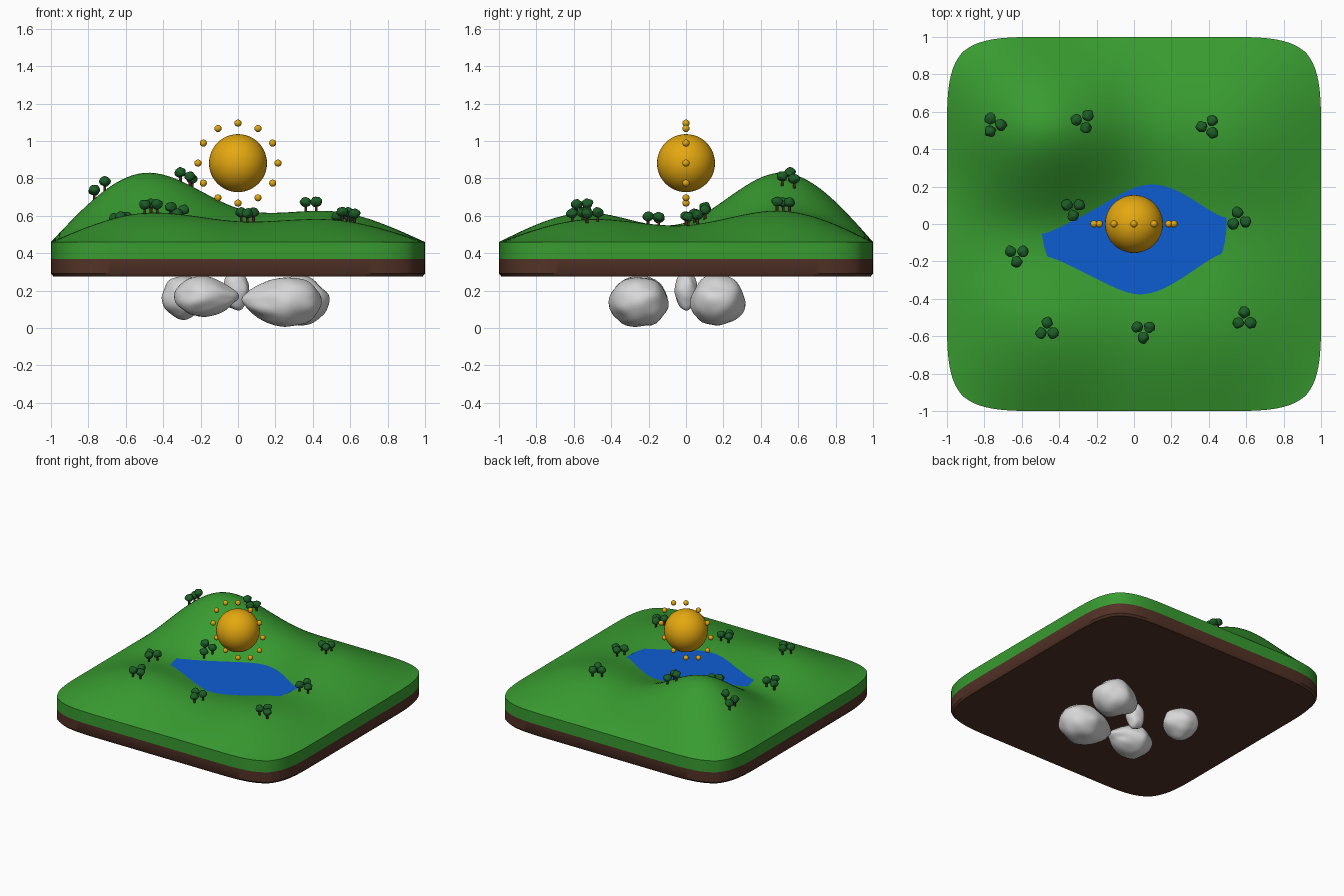
import bpy, bmesh, math
from mathutils import Vector, Matrix, noise
from mathutils.bvhtree import BVHTree

if "Cube" in bpy.data.objects:
    bpy.data.objects.remove(bpy.data.objects["Cube"], do_unlink=True)


def material(name, rgb):
    m = bpy.data.materials.new(name)
    m.use_nodes = True
    m.diffuse_color = (*rgb, 1)
    m.node_tree.nodes["Principled BSDF"].inputs["Base Color"].default_value = (*rgb, 1)
    return m


grass = material("grass green", (0.04, 0.33, 0.03))
earth = material("earth brown", (0.085, 0.032, 0.02))
water = material("water blue", (0.004, 0.11, 0.65))
gold = material("sun gold", (0.78, 0.39, 0.005))
leaf = material("leaf green", (0.012, 0.11, 0.02))
bark = material("bark brown", (0.06, 0.02, 0.012))
stone = material("stone grey", (0.68, 0.68, 0.68))


def finish(name, bm, mats, smooth=True):
    mesh = bpy.data.meshes.new(name)
    bm.to_mesh(mesh)
    bm.free()
    for m in mats:
        mesh.materials.append(m)
    obj = bpy.data.objects.new(name, mesh)
    bpy.context.collection.objects.link(obj)
    if smooth:
        bpy.ops.object.select_all(action="DESELECT")
        obj.select_set(True)
        bpy.context.view_layer.objects.active = obj
        bpy.ops.object.shade_smooth_by_angle(angle=math.radians(40))
    return obj


# Island: coarse height cage, smoothed, then its rim pulled down to a slab
RIM, SOIL, BASE = 0.46, 0.37, 0.277
wanted = Matrix(((0.155, 0.11, 0.12),      # rows run front to back
                 (0.105, 0.042, 0.09),     # columns run left to right
                 (0.37, 0.18, 0.165)))
spline = Matrix(((4, 1, 0), (1, 4, 1), (0, 1, 4))) * (1 / 6)
cage = spline.inverted() @ wanted @ spline.inverted()

bm = bmesh.new()
bmesh.ops.create_grid(bm, x_segments=4, y_segments=4, size=1)
for v in bm.verts:
    col, row = round(v.co.x * 2) + 1, round(v.co.y * 2) + 1
    inside = 0 <= col <= 2 and 0 <= row <= 2
    v.co.z = RIM + (cage[row][col] if inside else 0)
hills = finish("hill_cage", bm, [grass], smooth=False)
sub = hills.modifiers.new("smooth hills", "SUBSURF")
sub.levels = sub.render_levels = 4
bpy.context.view_layer.update()
smoothed = hills.evaluated_get(bpy.context.evaluated_depsgraph_get())
bm = bmesh.new()
bm.from_mesh(smoothed.to_mesh())
smoothed.to_mesh_clear()
bpy.data.objects.remove(hills, do_unlink=True)
ground = BVHTree.FromBMesh(bm)

edges = [e for e in bm.edges if e.is_boundary]
for z, scale in ((SOIL, 1), (BASE + 0.015, 1), (BASE, 0.988)):
    new = bmesh.ops.extrude_edge_only(bm, edges=edges)["geom"]
    edges = [g for g in new if isinstance(g, bmesh.types.BMEdge) and g.is_boundary]
    for g in new:
        if isinstance(g, bmesh.types.BMVert):
            g.co = (g.co.x * scale, g.co.y * scale, z)
bmesh.ops.edgeloop_fill(bm, edges=edges)
bmesh.ops.recalc_face_normals(bm, faces=bm.faces)
for f in bm.faces:
    f.material_index = int(f.calc_center_median().z < SOIL)
finish("island", bm, [grass, earth])

# Lake: level disc that shows wherever the valley dips below it
bm = bmesh.new()
bmesh.ops.create_circle(bm, cap_ends=True, segments=64, radius=0.495,
                        matrix=Matrix.Translation((0, 0, RIM + 0.093)))
finish("lake", bm, [water], smooth=False)


# Sun with a ring of small beads
def ball(name, center, radius, segments):
    bm = bmesh.new()
    bmesh.ops.create_uvsphere(bm, u_segments=segments, v_segments=segments // 2,
                              radius=radius, matrix=Matrix.Translation(center))
    finish(name, bm, [gold])


SUN = Vector((0, 0, 0.882))
ball("sun", SUN, 0.155, 48)
for i in range(12):
    a = math.tau * i / 12
    ball(f"sun_bead_{i + 1}", SUN + 0.214 * Vector((math.cos(a), 0, math.sin(a))), 0.019, 16)


# Tree clusters: three trees standing on the ground around a centre
def tree_cluster(name, x, y, turn):
    bm = bmesh.new()
    for k in range(3):
        a = math.radians(turn + 120 * k)
        px, py = x + 0.038 * math.cos(a), y + 0.038 * math.sin(a)
        foot = ground.ray_cast(Vector((px, py, 3)), Vector((0, 0, -1)))[0]
        trunk = bmesh.ops.create_cone(bm, cap_ends=True, segments=10, radius1=0.008,
                                      radius2=0.007, depth=0.06,
                                      matrix=Matrix.Translation(foot + Vector((0, 0, 0.015))))
        for f in {f for v in trunk["verts"] for f in v.link_faces}:
            f.material_index = 1
        crown = bmesh.ops.create_icosphere(bm, subdivisions=3, radius=1)["verts"]
        for v in crown:
            lump = 1 + 0.22 * noise.noise(v.co * 1.4 + Vector((px, py, k)) * 9)
            v.co = foot + Vector((0, 0, 0.049)) + Matrix.Diagonal((0.03, 0.03, 0.026)) @ (v.co * lump)
    finish(name, bm, [leaf, bark])


clusters = [(-0.75, 0.53, 0), (-0.27, 0.55, 50), (0.4, 0.52, 60),
            (-0.325, 0.083, 30), (0.56, 0.025, 100), (-0.627, -0.165, 30),
            (-0.465, -0.565, 90), (0.05, -0.57, 30), (0.59, -0.51, 90)]
for i, spot in enumerate(clusters):
    tree_cluster(f"tree_cluster_{i + 1}", *spot)


# Hanging rocks: lumpy boulders that narrow toward the middle of the island
def rock(name, center, radii, taper, side):
    bm = bmesh.new()
    bmesh.ops.create_icosphere(bm, subdivisions=4, radius=1)
    for v in bm.verts:
        p = v.co.copy()
        narrow = 1 - taper * max(0, -side * p.x + 0.1)
        p.y *= narrow
        p.z *= narrow
        p *= 1 + 0.1 * noise.noise(v.co * 1.6 + Vector(center) * 7)
        v.co = Vector(center) + Matrix.Diagonal(radii) @ p
    finish(name, bm, [stone])


rock("rock_front_left", (0.235, -0.25, 0.14), (0.215, 0.16, 0.138), 0.35, 1)
rock("rock_back_left", (0.31, 0.17, 0.145), (0.175, 0.15, 0.135), 0.3, 1)
rock("rock_front_right", (-0.165, -0.25, 0.165), (0.17, 0.15, 0.11), 0.4, -1)
rock("rock_back_right", (-0.28, 0.17, 0.165), (0.13, 0.13, 0.115), 0.2, -1)
rock("rock_middle", (-0.01, 0, 0.2), (0.07, 0.06, 0.105), 0, 1)
